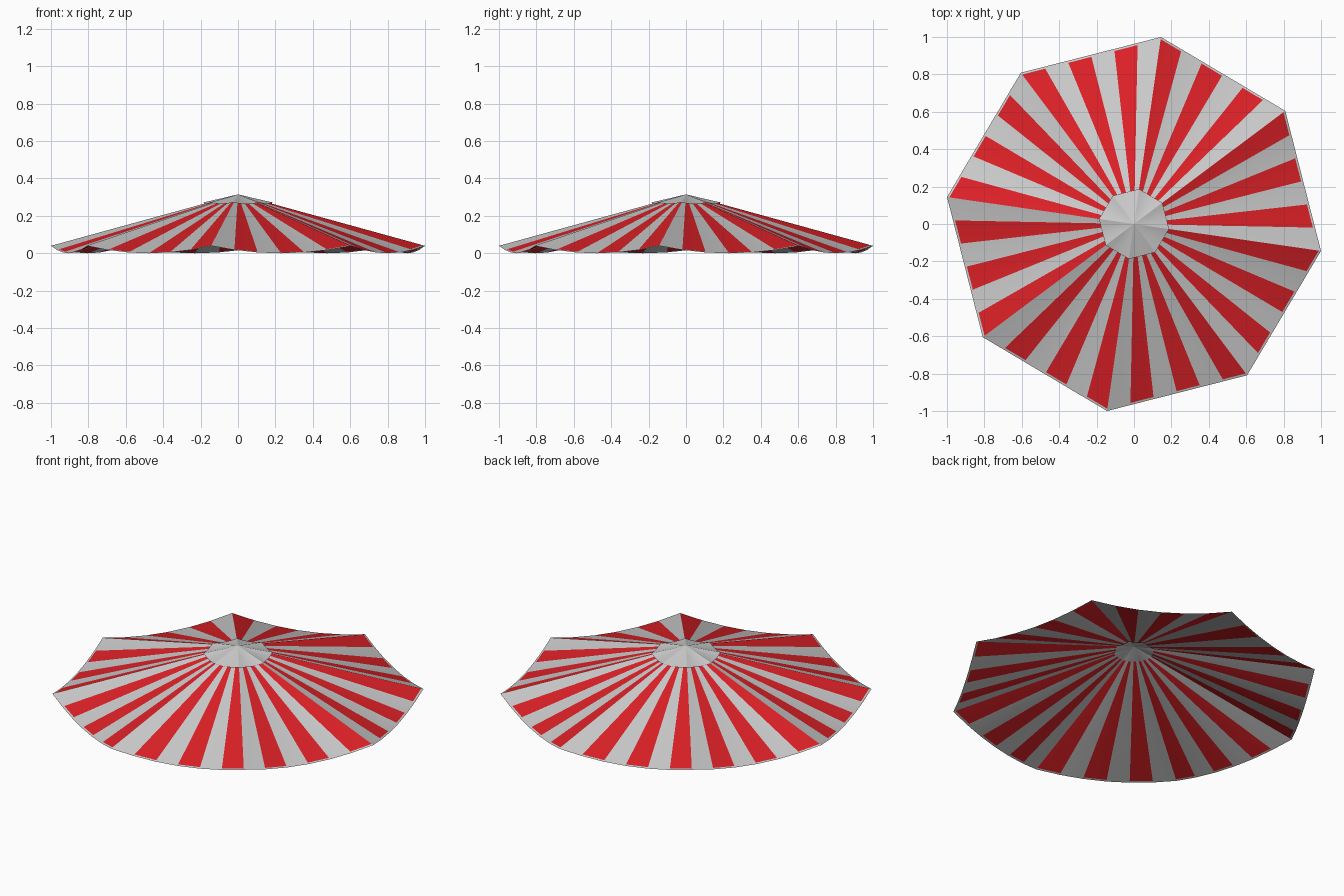
import bpy, math
from mathutils import Vector

if "Cube" in bpy.data.objects:
    bpy.data.objects.remove(bpy.data.objects["Cube"])

SIDES, STRIPES = 8, 6
RADIUS, APEX, CORNER_Z = 1.01, 0.315, 0.04
START = math.radians(-8.2)

red = bpy.data.materials.new("red_cloth")
red.diffuse_color = (0.72, 0.015, 0.02, 1)
red.use_nodes = True
red.node_tree.nodes["Principled BSDF"].inputs["Base Color"].default_value = red.diffuse_color
white = bpy.data.materials.new("plain_cloth")
white.diffuse_color = (0.6, 0.6, 0.6, 1)
white.use_nodes = True
white.node_tree.nodes["Principled BSDF"].inputs["Base Color"].default_value = white.diffuse_color


def corner(i):
    a = START - i * math.tau / SIDES
    return Vector((RADIUS * math.cos(a), RADIUS * math.sin(a), 0))


def hem_points():
    # Outer edge: straight in plan, sagging between the raised corners
    pts = []
    for i in range(SIDES):
        for j in range(STRIPES):
            t = j / STRIPES
            p = corner(i).lerp(corner(i + 1), t)
            p.z = CORNER_Z * (2 * t - 1) ** 2
            pts.append(p)
    return pts


def ruled_cloth(name, rings, top, striped):
    # Each ring is (fraction of the way from apex to hem, height offset)
    hem = hem_points()
    n = len(hem)
    apex = Vector((0, 0, top))
    verts, faces, mats = [], [], []
    for f, lift in rings:
        for p in hem:
            v = apex.lerp(p, f)
            v.z += lift
            verts.append(v)
    for r in range(len(rings) - 1):
        for k in range(n):
            m = (k + 1) % n
            faces.append((r * n + k, (r + 1) * n + k, (r + 1) * n + m, r * n + m))
            is_red = striped and r < len(rings) - 2 and k % 2 == 0
            mats.append(1 if is_red else 0)
    if not striped:
        verts.append(apex)
        faces += [(len(verts) - 1, k, (k + 1) % n) for k in range(n)]
        mats += [0] * n
    # Hem runs clockwise, so flip faces to point up
    faces = [tuple(reversed(f)) for f in faces]
    me = bpy.data.meshes.new(name)
    me.from_pydata(verts, [], faces)
    me.materials.append(white)
    me.materials.append(red)
    me.polygons.foreach_set("material_index", mats)
    ob = bpy.data.objects.new(name, me)
    bpy.context.collection.objects.link(ob)
    bpy.ops.object.select_all(action='DESELECT')
    ob.select_set(True)
    bpy.context.view_layer.objects.active = ob
    bpy.ops.object.shade_smooth_by_angle(angle=math.radians(14))
    return ob


# Striped canopy with an open vent and a thin plain hem
ruled_cloth("canopy", [(0.11, 0), (0.5, 0), (0.988, 0), (1.0, 0)], APEX, True)
# Plain vent cap sitting just above the opening
ruled_cloth("vent_cap", [(0.09, 0.003), (0.187, 0.008)], APEX, False)
